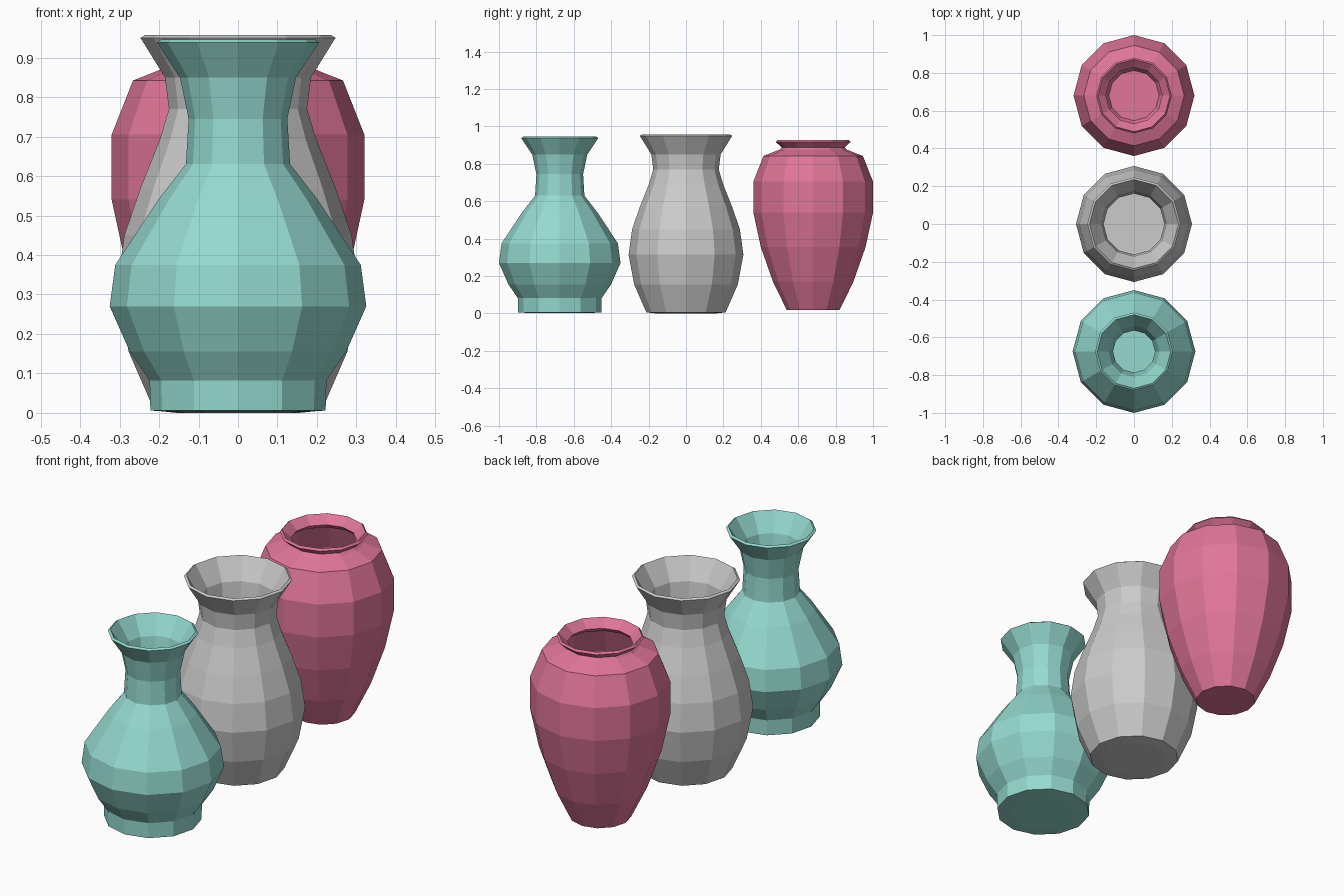
import bpy
import bmesh
from math import cos, sin, pi

if "Cube" in bpy.data.objects:
    bpy.data.objects.remove(bpy.data.objects["Cube"])

SIDES = 12
WALL = 0.013


def vase(name, y, profile, color=None):
    """Lathe an outer profile (radius, z) from base to rim, then thicken inwards."""
    bm = bmesh.new()
    rings = [[bm.verts.new((r * cos(2 * pi * i / SIDES), r * sin(2 * pi * i / SIDES), z))
              for i in range(SIDES)] for r, z in profile]
    bm.faces.new(rings[0][::-1])
    for low, high in zip(rings, rings[1:]):
        for i in range(SIDES):
            j = (i + 1) % SIDES
            bm.faces.new((low[i], low[j], high[j], high[i]))
    mesh = bpy.data.meshes.new(name)
    bm.to_mesh(mesh)
    bm.free()
    obj = bpy.data.objects.new(name, mesh)
    obj.location.y = y
    bpy.context.collection.objects.link(obj)
    # wall thickness and lip
    solid = obj.modifiers.new("wall", 'SOLIDIFY')
    solid.thickness = WALL
    solid.offset = -1
    solid.use_even_offset = True
    if color:
        mat = bpy.data.materials.new(name + "_glaze")
        mat.diffuse_color = (*color, 1)
        mat.use_nodes = True
        mat.node_tree.nodes["Principled BSDF"].inputs["Base Color"].default_value = mat.diffuse_color
        mesh.materials.append(mat)
    return obj


# round-bellied vase with a foot and narrow neck
vase("teal_bottle_vase", -0.675, [
    (0.155, 0.002), (0.222, 0.006), (0.224, 0.082), (0.274, 0.155),
    (0.325, 0.27), (0.311, 0.375), (0.202, 0.54), (0.132, 0.63),
    (0.125, 0.745), (0.147, 0.85), (0.206, 0.938)], (0.30, 0.70, 0.63))

# tall vase with a wide flared mouth
vase("grey_flared_vase", 0.0, [
    (0.155, 0.0), (0.212, 0.006), (0.277, 0.155), (0.307, 0.315),
    (0.288, 0.45), (0.247, 0.57), (0.199, 0.69), (0.175, 0.77),
    (0.185, 0.85), (0.247, 0.95)])

# broad-shouldered jar with a short lip
vase("red_shouldered_jar", 0.68, [
    (0.142, 0.02), (0.215, 0.17), (0.28, 0.355), (0.32, 0.54),
    (0.32, 0.705), (0.266, 0.842), (0.18, 0.876), (0.168, 0.888),
    (0.2, 0.917)], (0.75, 0.18, 0.32))
